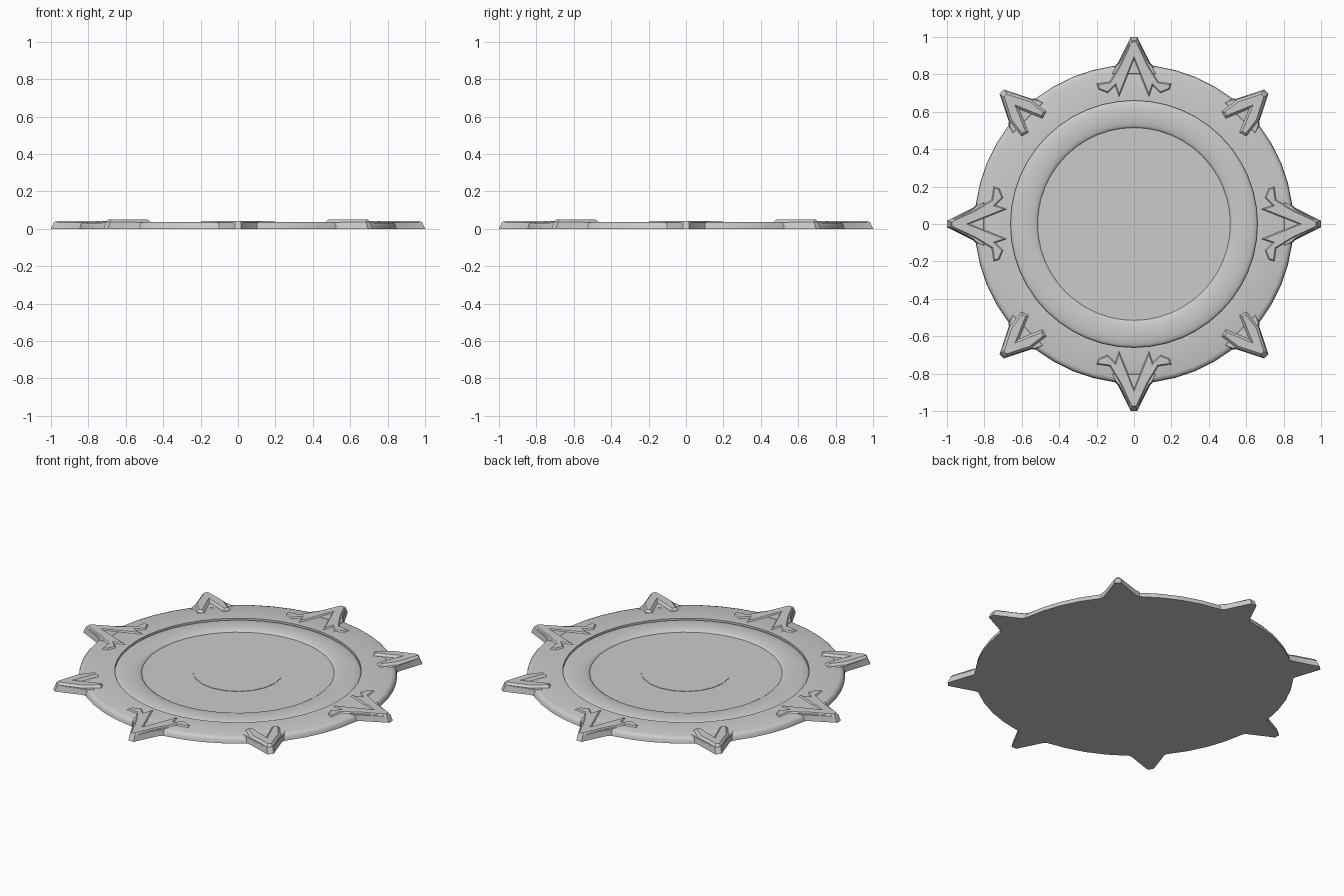
import bpy, bmesh, math
from mathutils import Matrix

cube = bpy.data.objects.get("Cube")
if cube:
    bpy.data.objects.remove(cube, do_unlink=True)

grey = bpy.data.materials.new("stone grey")
grey.use_nodes = True
colour = (0.6, 0.6, 0.6, 1)
grey.diffuse_color = colour
grey.node_tree.nodes["Principled BSDF"].inputs["Base Color"].default_value = colour


def finish(bm, name, angle=35):
    bmesh.ops.remove_doubles(bm, verts=bm.verts, dist=1e-5)
    bmesh.ops.recalc_face_normals(bm, faces=bm.faces)
    mesh = bpy.data.meshes.new(name)
    bm.to_mesh(mesh)
    bm.free()
    mesh.materials.append(grey)
    ob = bpy.data.objects.new(name, mesh)
    bpy.context.collection.objects.link(ob)
    bpy.ops.object.select_all(action='DESELECT')
    ob.select_set(True)
    bpy.context.view_layer.objects.active = ob
    bpy.ops.object.shade_smooth_by_angle(angle=math.radians(angle))
    return ob


def lathe(name, profile, sides, closed=False):
    """Spin an (r, z) profile around the z axis."""
    bm = bmesh.new()
    vs = [bm.verts.new((r, 0, z)) for r, z in profile]
    pairs = list(zip(vs, vs[1:])) + ([(vs[-1], vs[0])] if closed else [])
    es = [bm.edges.new(p) for p in pairs]
    bmesh.ops.spin(bm, geom=vs + es, cent=(0, 0, 0), axis=(0, 0, 1),
                   angle=math.tau, steps=sides, use_merge=True)
    return finish(bm, name)


def prism(name, half, bottom, shoulder, top, inset, turn, spread=0.0):
    """Mirrored (r, t) outline, extruded up with a bevelled top."""
    outline = half + [(r, -t) for r, t in reversed(half) if t > 0]
    bm = bmesh.new()
    base = bm.faces.new([bm.verts.new((r, t, shoulder)) for r, t in outline])
    base.normal_update()
    if base.normal.z < 0:
        base.normal_flip()
    under = bmesh.ops.extrude_face_region(bm, geom=[base], use_keep_orig=True)
    for v in under["geom"]:
        if isinstance(v, bmesh.types.BMVert):
            v.co.z = bottom
            v.co.x += spread if v.co.x > 0.95 else 0
            v.co.y *= 1 + spread * 4
    bmesh.ops.inset_region(bm, faces=[base], thickness=inset, use_even_offset=True)
    for v in base.verts:
        v.co.z = top
    bm.transform(Matrix.Rotation(turn, 4, 'Z'))
    return finish(bm, name, 20)


# Outer flange with a rounded rim
lathe("outer_flange", [(0.66, 0), (0.852, 0), (0.849, 0.02), (0.84, 0.031),
                       (0.825, 0.036), (0.66, 0.036)], 48, True)

# Central dish with a raised round ring and a low middle disc
steps = 12
arc = [(0.5875 + 0.0725 * math.cos(math.pi * i / steps),
        0.021 + 0.017 * math.sin(math.pi * i / steps)) for i in range(steps + 1)]
lathe("dish_with_ring", [(0, 0), (0.66, 0)] + arc + [(0, 0.022)], 48)
lathe("middle_disc", [(0.24, 0.015), (0.24, 0.024), (0, 0.024)], 20)

# Eight spikes: low chevrons on the axes, bold ones on the diagonals
spike = [(0.8, 0), (0.8, 0.12), (0.842, 0.1), (0.86, 0.082), (0.985, 0.016)]
low = [(0.88, 0), (0.68, 0.08), (0.74, 0.1), (0.7, 0.14), (0.72, 0.19),
       (0.75, 0.2), (0.76, 0.13), (0.85, 0.075), (0.98, 0.015)]
bold = [(0.87, 0), (0.745, 0.053), (0.757, 0.093), (0.86, 0.08), (0.985, 0.016)]
for i in range(8):
    turn = i * math.pi / 4
    prism(f"spike_{i + 1}", spike, 0, 0.033, 0.037, 0.004, turn, 0.015)
    if i % 2:
        prism(f"bold_chevron_{i + 1}", bold, 0.02, 0.037, 0.05, 0.012, turn)
    else:
        prism(f"low_chevron_{i + 1}", low, 0.02, 0.036, 0.043, 0.006, turn)
